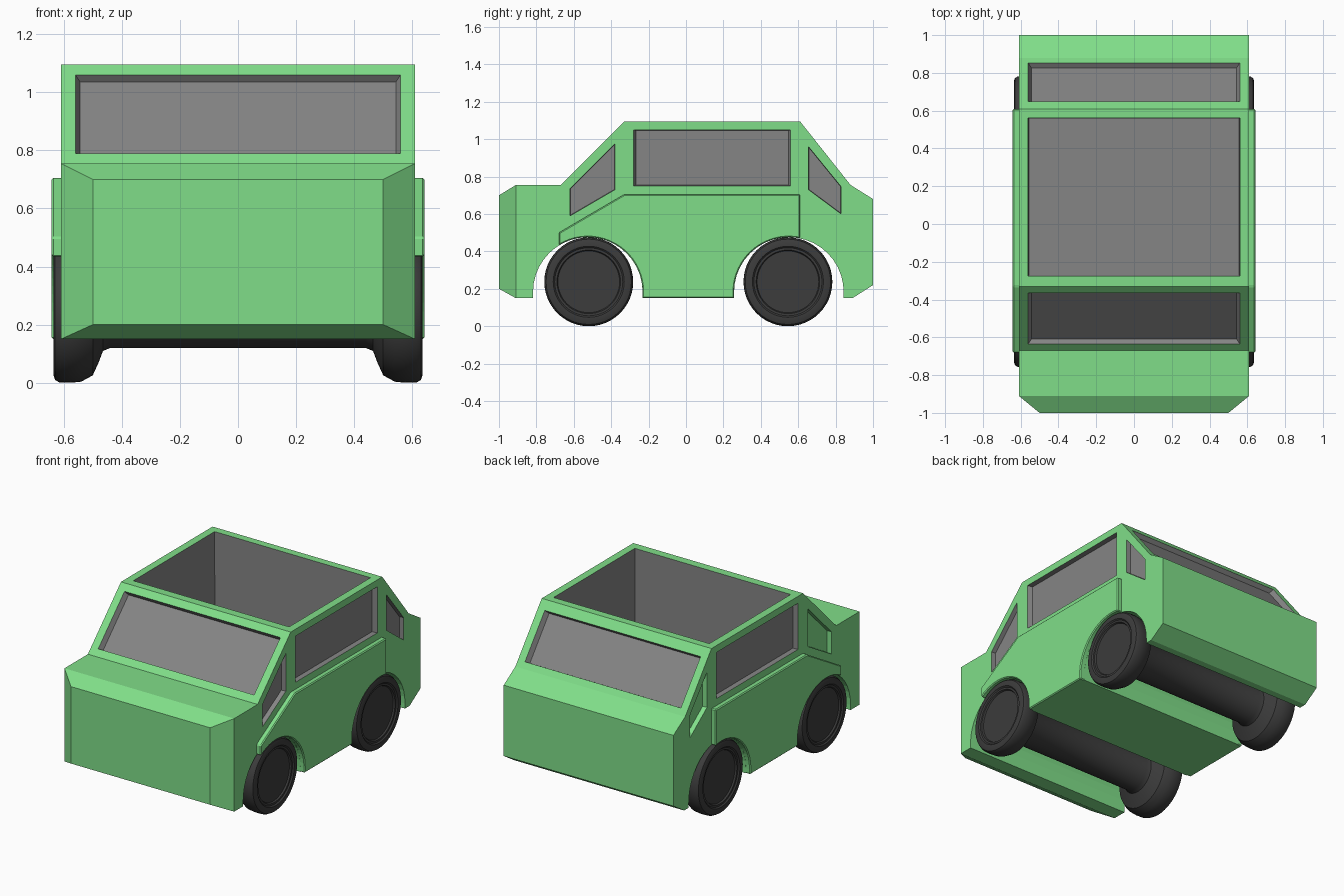
import bpy, bmesh, math
from mathutils import Vector

if "Cube" in bpy.data.objects:
    bpy.data.objects.remove(bpy.data.objects["Cube"])


def mat(name, col):
    m = bpy.data.materials.new(name)
    m.diffuse_color = (*col, 1)
    m.use_nodes = True
    m.node_tree.nodes["Principled BSDF"].inputs["Base Color"].default_value = m.diffuse_color
    return m


GREEN = mat("green paint", (0.216, 0.73, 0.25))
GREY = mat("grey glass", (0.235, 0.235, 0.235))
BLACK = mat("black rubber", (0.045, 0.045, 0.045))
AXLES = (-0.525, 0.55)
ARCH_R, ARCH_Z, FLOOR = 0.293, 0.183, 0.15


def make(name, bm, mats):
    bmesh.ops.recalc_face_normals(bm, faces=bm.faces)
    me = bpy.data.meshes.new(name)
    bm.to_mesh(me)
    bm.free()
    ob = bpy.data.objects.new(name, me)
    bpy.context.collection.objects.link(ob)
    for m in mats:
        me.materials.append(m)
    return ob


def activate(ob):
    bpy.ops.object.select_all(action='DESELECT')
    ob.select_set(True)
    bpy.context.view_layer.objects.active = ob


def arch(cy, a0=0, a1=180, n=20):
    """Wheel arch points in (y, z), from angle a0 to a1 (degrees)."""
    angles = [math.radians(a0 + (a1 - a0) * i / n) for i in range(n + 1)]
    return [(cy + ARCH_R * math.cos(a), ARCH_Z + ARCH_R * math.sin(a)) for a in angles]


# body: side profile with arches; the two nose points are narrower
nose = [(-1, 0.2), (-1, 0.7)]
rest = [(-0.91, 0.755), (-0.67, 0.755), (-0.33, 1.095), (0.61, 1.095), (0.88, 0.755),
        (1, 0.68), (1, 0.22), (0.89, FLOOR)]
for cy in reversed(AXLES):
    rest += [(cy + ARCH_R, FLOOR)] + arch(cy) + [(cy - ARCH_R, FLOOR)]
rest.append((-0.91, FLOOR))
bm = bmesh.new()
sides = []
for s in (-1, 1):
    a = [bm.verts.new((s * 0.5, y, z)) for y, z in nose]
    b = [bm.verts.new((s * 0.61, y, z)) for y, z in rest]
    bm.faces.new(b)
    bm.faces.new([a[0], a[1], b[0], b[-1]])
    sides.append(a + b)
L, R = sides
for i in range(len(L)):
    j = (i + 1) % len(L)
    bm.faces.new([L[i], L[j], R[j], R[i]])
body = make("car_body", bm, [GREEN, GREY])

# window recesses and open roof
cut = bmesh.new()


def recess(pts, normal, depth=0.03, k=0.03, index=1):
    pts = [Vector(p) for p in pts]
    n = Vector(normal).normalized()
    c = sum(pts, Vector()) / len(pts)
    rings = []
    for t in (-0.01, depth):
        f = 1 - k * t / depth
        rings.append([cut.verts.new(c + (p - c) * f - n * t) for p in pts])
    o, i = rings
    m = len(pts)
    faces = [cut.faces.new(o), cut.faces.new(i)]
    faces += [cut.faces.new([o[q], o[(q + 1) % m], i[(q + 1) % m], i[q]]) for q in range(m)]
    for f in faces:
        f.material_index = index


def across(y0, z0, y1, z1, w=0.56):
    return [(-w, y0, z0), (w, y0, z0), (w, y1, z1), (-w, y1, z1)]


recess(across(-0.635, 0.79, -0.365, 1.06), (0, -1, 1))
recess(across(0.65, 1.045, 0.853, 0.789), (0, 0.34, 0.27))
recess(across(-0.275, 1.095, 0.56, 1.095), (0, 0, 1), depth=0.475, k=0.005)
door = [(-0.28, 0.75), (0.56, 0.75), (0.56, 1.05), (-0.28, 1.05)]
front_quarter = [(-0.62, 0.59), (-0.38, 0.73), (-0.38, 0.975), (-0.62, 0.735)]
rear_quarter = [(0.655, 0.73), (0.83, 0.60), (0.83, 0.745), (0.655, 0.96)]
for s in (-1, 1):
    for win in (door, front_quarter, rear_quarter):
        painted = s < 0 and win is not door      # left quarter windows are body colour
        recess([(s * 0.61, y, z) for y, z in win], (s, 0, 0), index=0 if painted else 1)
cutter = make("window_cutter", cut, [GREEN, GREY])
cutter.hide_render = True
mod = body.modifiers.new("windows", 'BOOLEAN')
mod.operation = 'DIFFERENCE'
mod.solver = 'EXACT'
mod.object = cutter
activate(body)
bpy.ops.object.modifier_apply(modifier=mod.name)
bpy.data.objects.remove(cutter)

# raised side panels, following the arches
a_front = math.degrees(math.acos((-0.68 - AXLES[0]) / ARCH_R))
a_rear = math.degrees(math.acos((0.61 - AXLES[1]) / ARCH_R))
panel = [(-0.68, 0.5), (-0.33, 0.705), (0.61, 0.705)]
panel += arch(AXLES[1], a_rear, 180) + [(AXLES[1] - ARCH_R, FLOOR), (AXLES[0] + ARCH_R, FLOOR)]
panel += arch(AXLES[0], 0, a_front)
for s, side in ((-1, "left"), (1, "right")):
    bm = bmesh.new()
    f = bm.faces.new([bm.verts.new((s * 0.6, y, z)) for y, z in panel])
    ext = bmesh.ops.extrude_face_region(bm, geom=[f])
    bmesh.ops.translate(bm, vec=(s * 0.042, 0, 0),
                        verts=[v for v in ext['geom'] if isinstance(v, bmesh.types.BMVert)])
    ob = make(side + "_side_panel", bm, [GREEN])
    bev = ob.modifiers.new("edge", 'BEVEL')
    bev.width = 0.006
    bev.segments = 1
    bev.limit_method = 'ANGLE'

# wheels with a thick axle, lathed around x
half = [(0.44, 0.118), (0.465, 0.128), (0.48, 0.168), (0.5, 0.212), (0.54, 0.234),
        (0.575, 0.2375), (0.615, 0.2365), (0.63, 0.228), (0.636, 0.21), (0.636, 0.19),
        (0.628, 0.182), (0.628, 0.17), (0.618, 0.165)]
prof = [(-x, r) for x, r in reversed(half)] + half
SEG = 48
for cy, name in zip((-0.52, 0.545), ("front_wheels", "rear_wheels")):
    bm = bmesh.new()
    rings = []
    for x, r in prof:
        rings.append([bm.verts.new((x, cy + r * math.cos(math.tau * i / SEG),
                                    0.2375 + r * math.sin(math.tau * i / SEG))) for i in range(SEG)])
    for p, q in zip(rings, rings[1:]):
        for i in range(SEG):
            j = (i + 1) % SEG
            bm.faces.new([p[i], p[j], q[j], q[i]])
    bm.faces.new(rings[0])
    bm.faces.new(rings[-1])
    ob = make(name, bm, [BLACK])
    activate(ob)
    bpy.ops.object.shade_smooth_by_angle(angle=math.radians(35))
